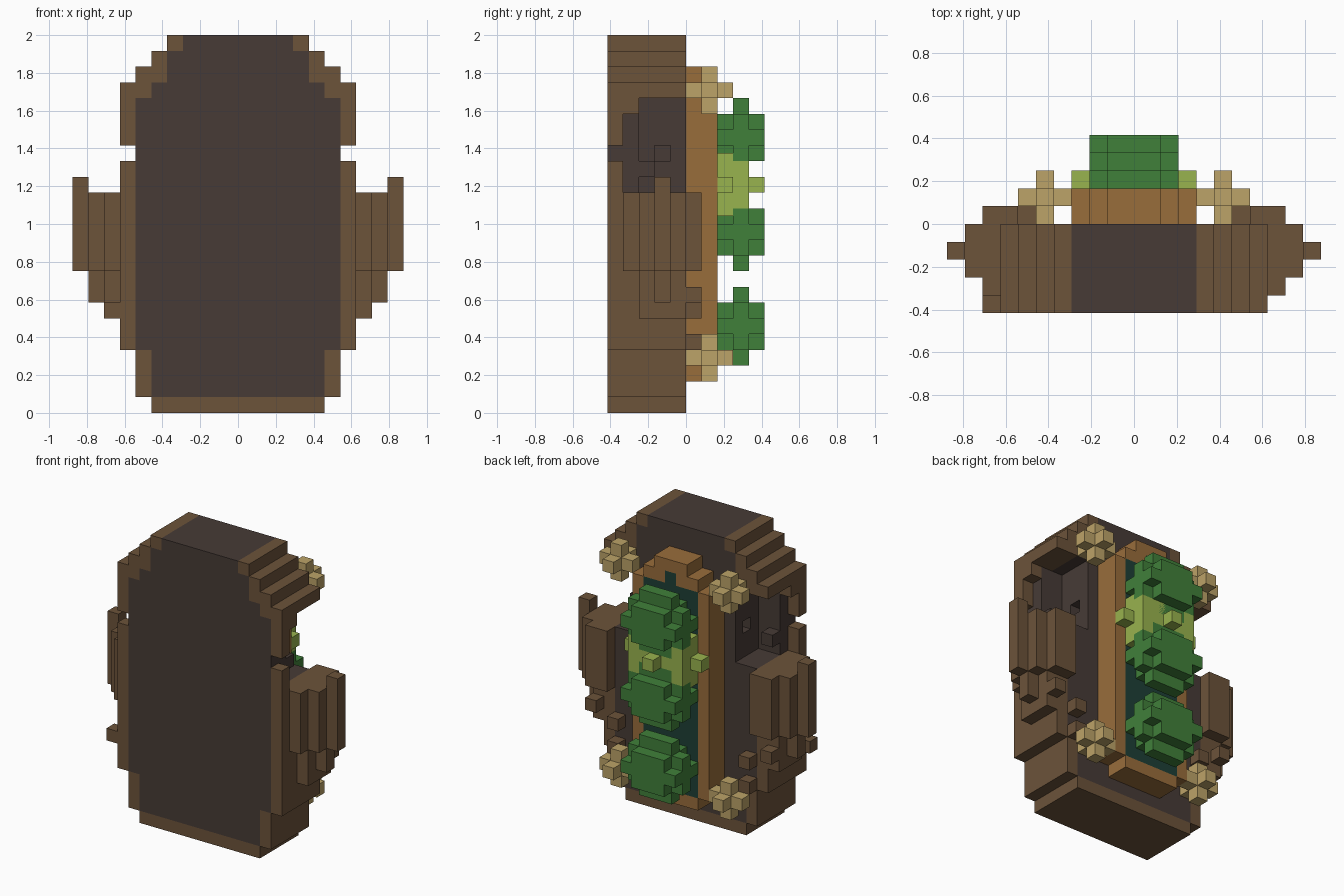
import bpy
import bmesh
from mathutils import Matrix, Vector

UNIT = 1 / 12  # size of one cube of the block grid

default_cube = bpy.data.objects.get("Cube")
if default_cube:
    bpy.data.objects.remove(default_cube, do_unlink=True)


def make_material(name, rgb):
    # colour given as display values, stored as linear
    linear = [(c / 255 / 12.92) if c < 11 else ((c / 255 + 0.055) / 1.055) ** 2.4 for c in rgb]
    material = bpy.data.materials.new(name)
    material.use_nodes = True
    material.diffuse_color = (*linear, 1)
    material.node_tree.nodes["Principled BSDF"].inputs["Base Color"].default_value = (*linear, 1)
    return material


bark = make_material("bark brown", (108, 83, 58))
heartwood = make_material("dark wood", (71, 59, 54))
amber = make_material("amber wood", (153, 109, 59))
straw = make_material("straw", (188, 163, 104))
leaf = make_material("leaf green", (64, 128, 58))
lime = make_material("lime green", (153, 179, 78))
pine = make_material("deep pine", (30, 63, 54))


def build(name, material, blocks, mirrored=False, center=(0, 0, 0)):
    """Join blocks, each given as (x range, y range, z range) in grid units."""
    bm = bmesh.new()
    for block in blocks:
        for side in ((1, -1) if mirrored else (1,)):
            low = Vector([r[0] for r in block])
            high = Vector([r[1] for r in block])
            mid = (low + high) / 2 + Vector(center)
            mid.x *= side
            size = high - low
            matrix = Matrix.Translation(mid * UNIT) @ Matrix.Diagonal((*(size * UNIT), 1))
            bmesh.ops.create_cube(bm, size=1, matrix=matrix)
    mesh = bpy.data.meshes.new(name)
    bm.to_mesh(mesh)
    bm.free()
    mesh.materials.append(material)
    obj = bpy.data.objects.new(name, mesh)
    bpy.context.collection.objects.link(obj)
    return obj


def span(half):
    return (-half, half)


DEPTH = (-5, 0)

# Trunk: dark core layers, (bottom, top, core half width, outer half width)
layers = [(1, 4, 5.5, 6.5), (4, 14, 6.5, 7.5), (20, 21, 5.5, 7.5),
          (21, 22, 4.5, 6.5), (22, 23, 4.5, 5.5), (23, 24, 3.5, 4.5)]
build("trunk_core", heartwood,
      [(span(core), DEPTH, (low, high)) for low, high, core, outer in layers]
      + [(span(3.5), DEPTH, (14, 20))])
build("trunk_bark", bark,
      [((core, outer), DEPTH, (low, high)) for low, high, core, outer in layers], True)
build("trunk_base", bark, [(span(5.5), DEPTH, (0, 1))])

# Hollows on both sides, each with a small socket and a knob
wall = (3.5, 4.5)
build("hollow_walls", heartwood, [
    (wall, DEPTH, (14, 16)),
    (wall, DEPTH, (17, 20)),
    (wall, (-5, -2), (16, 17)),
    (wall, (-1, 0), (16, 17)),
    ((4.5, 6.5), (-5, -3), (14, 20)),
    ((5.5, 6.5), (-3, -2), (15, 16)),
], True)
rim = (6.5, 7.5)
build("hollow_rim", bark, [
    (rim, (-5, -4), (14, 16)),
    (rim, (-5, -4), (17, 19)),
    (rim, (-5, -3), (19, 20)),
], True)

# Side stumps growing out of the trunk
build("side_stumps", bark, [
    ((7.5, 8.5), (-4, 0), (9, 14)),
    ((6.5, 8.5), (0, 1), (9, 14)),
    ((7.5, 8.5), (-3, 0), (6, 9)),
    ((8.5, 9.5), (-3, 0), (9, 14)),
    ((8.5, 9.5), (-2, -1), (7, 9)),
    ((9.5, 10.5), (-2, -1), (9, 15)),
], True)
build("bark_knobs", bark, [
    ((7.5, 8.5), (0, 1), (7, 8)),
    ((5.5, 6.5), (0, 1), (6, 7)),
    ((5.5, 6.5), (0, 1), (4, 5)),
], True)
build("front_knob", bark, [((-8.5, -7.5), (-5, -4), (6, 7))])

# Door frame on the back with its stepped top, and the panel inside it
FRAME = (0, 2)
build("frame_posts", amber, [((2.5, 3.5), FRAME, (3, 20))], True)
build("frame_ends", amber, [
    (span(2.5), FRAME, (2, 3)),
    (span(1.5), FRAME, (21, 22)),
])
build("frame_lintel", amber, [((0.5, 2.5), FRAME, (20, 21))], True)
build("frame_panel", pine, [
    (span(2.5), FRAME, (3, 20)),
    (span(0.5), FRAME, (20, 21)),
])

# Leaf clumps: a rounded block lengthened along each axis
clump = [
    (span(1.5), span(1.5), span(1.5)),
    (span(1.5), span(0.5), span(2.5)),
    (span(2.5), span(1.5), span(0.5)),
    (span(2.5), span(0.5), span(1.5)),
]
for label, height in (("lower", 5.5), ("middle", 11.5), ("upper", 17.5)):
    build(label + "_leaf_clump", leaf, clump, center=(0, 3.5, height))

# Lime bush between the upper clumps
build("lime_bush", lime, [
    (span(2.5), (2, 4), (13, 16)),
    (span(1.5), (2, 3), (12, 17)),
    (span(2.5), (2, 3), (12.5, 16.5)),
    (span(3.5), (2, 3), (14, 15)),
    (span(0.5), (4, 5), (14, 15)),
])

# Star-shaped straw flowers at the frame corners
star = [tuple(span(1.5 if axis == arm else 0.5) for axis in range(3)) for arm in range(3)]
for label, height in (("lower", 3.5), ("upper", 20.5)):
    build(label + "_flowers", straw, star, True, center=(5, 1.5, height))
